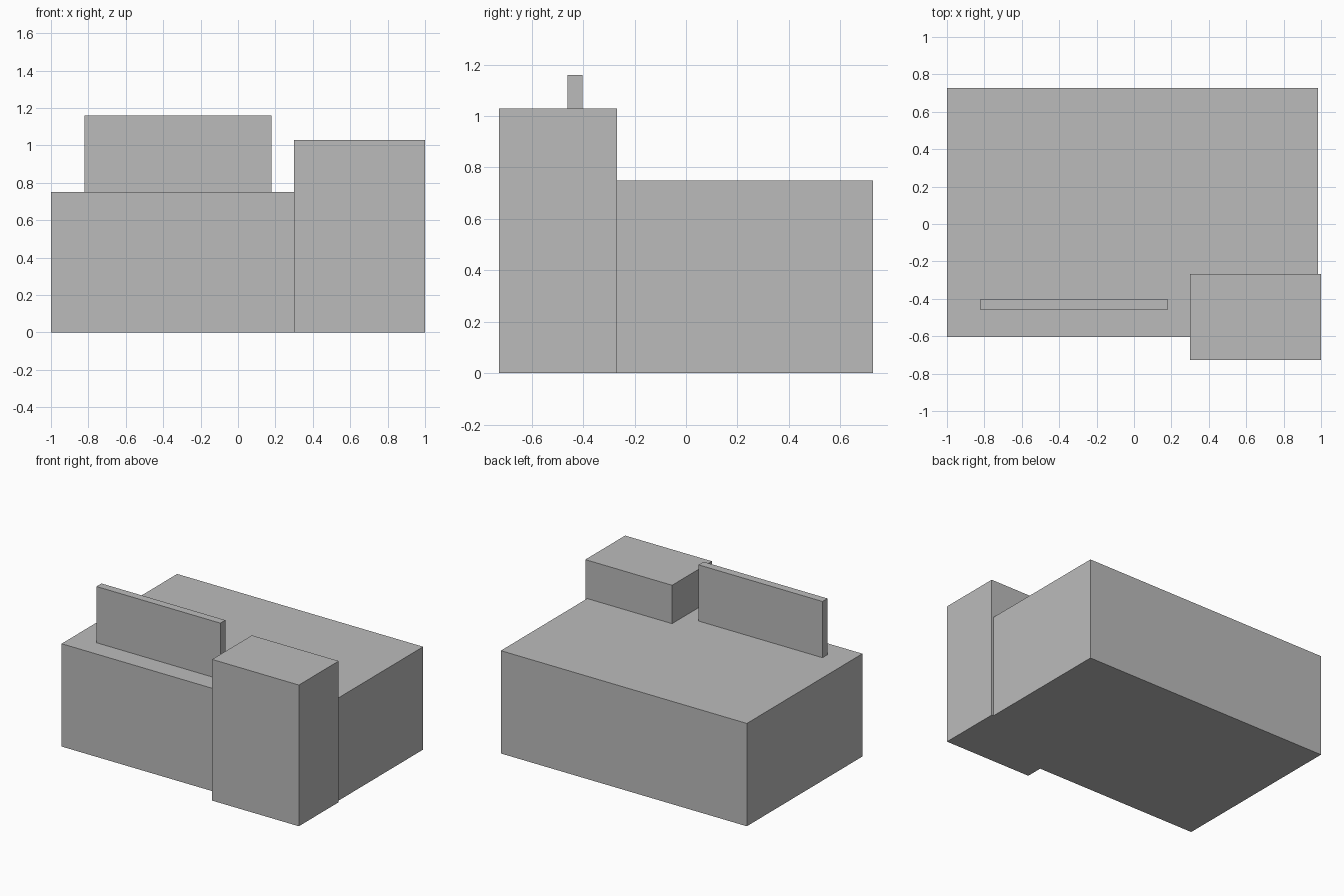
import bpy

if "Cube" in bpy.data.objects:
    bpy.data.objects.remove(bpy.data.objects["Cube"])

grey = bpy.data.materials.new("plain_grey")
grey.diffuse_color = (0.5, 0.5, 0.5, 1.0)
grey.use_nodes = True
grey.node_tree.nodes["Principled BSDF"].inputs["Base Color"].default_value = grey.diffuse_color


def box(name, x, y, z):
    """Axis-aligned block given as (min, max) spans."""
    spans = (x, y, z)
    bpy.ops.mesh.primitive_cube_add(size=1, location=[(a + b) / 2 for a, b in spans])
    ob = bpy.context.object
    ob.name = name
    ob.scale = [b - a for a, b in spans]
    bpy.ops.object.transform_apply(location=False, rotation=False, scale=True)
    ob.data.materials.append(grey)
    return ob


# Main building hall
box("main_hall", (-1.0, 0.985), (-0.605, 0.727), (0.0, 0.75))
# Taller corner block projecting at the front right
box("corner_tower", (0.30, 1.0), (-0.727, -0.268), (0.0, 1.03))
# Thin upright panel on the roof
box("roof_panel", (-0.82, 0.18), (-0.46, -0.402), (0.75, 1.16))
